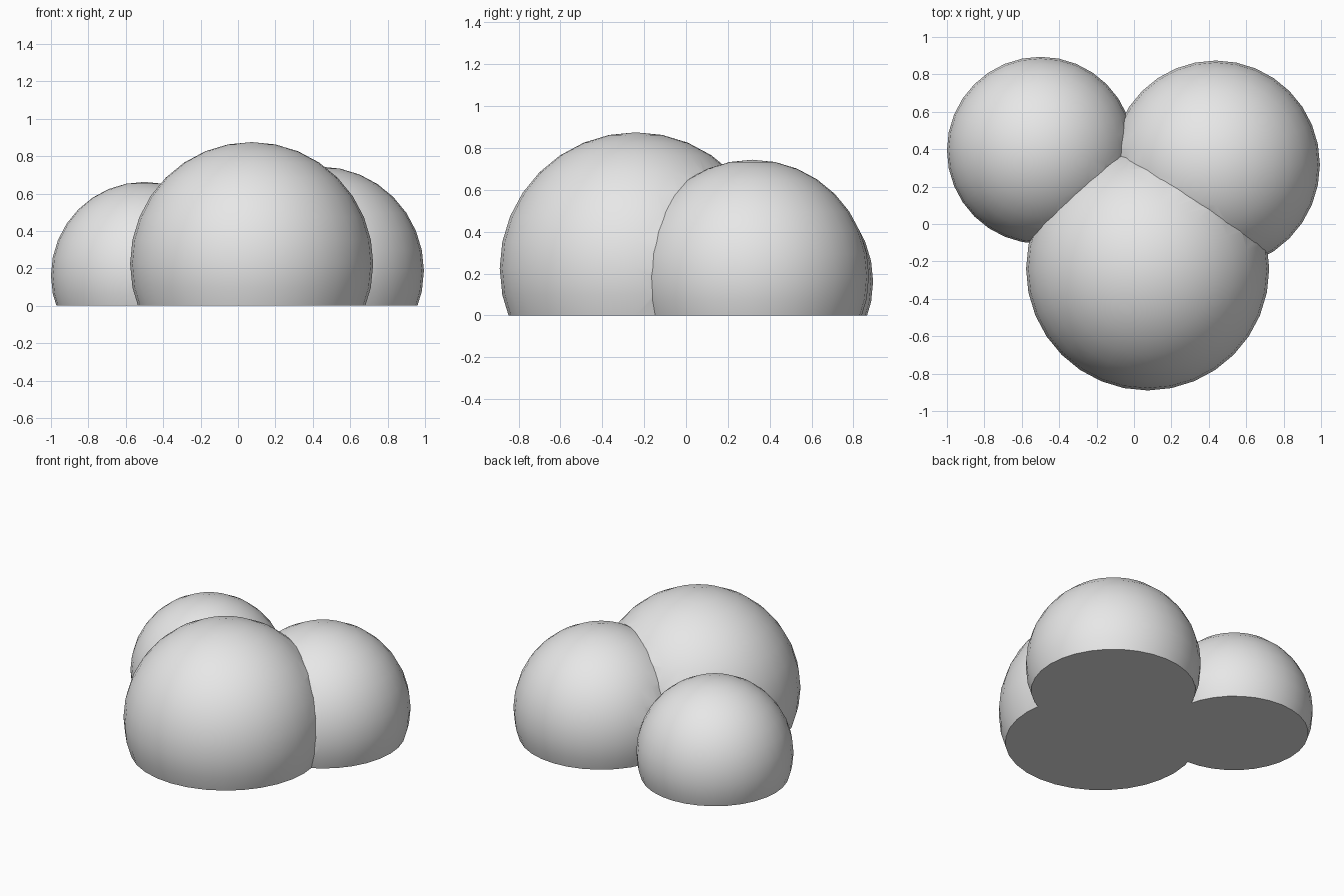
import bpy
import bmesh
import math

cube = bpy.data.objects.get("Cube")
if cube:
    bpy.data.objects.remove(cube, do_unlink=True)

# One plain grey for the whole model
grey = bpy.data.materials.new("light_grey")
grey.use_nodes = True
colour = (0.8, 0.8, 0.8, 1)
grey.diffuse_color = colour
grey.node_tree.nodes["Principled BSDF"].inputs["Base Color"].default_value = colour


def puff(name, radius, centre):
    """A round lobe."""
    bpy.ops.mesh.primitive_uv_sphere_add(
        segments=32, ring_count=16, radius=radius, location=centre)
    ob = bpy.context.object
    ob.name = name
    ob.data.materials.append(grey)
    bpy.ops.object.transform_apply(location=True, rotation=False, scale=False)
    return ob


# Three overlapping lobes
mound = puff("rounded_mound", 0.65, (0.073, -0.24, 0.225))
others = [puff("right_lobe", 0.5, (-0.5, 0.394, 0.162)),
          puff("left_lobe", 0.557, (0.437, 0.317, 0.187))]

# Weld the lobes into one skin
bpy.context.view_layer.objects.active = mound
for lobe in others:
    join = mound.modifiers.new("weld", 'BOOLEAN')
    join.operation = 'UNION'
    join.solver = 'EXACT'
    join.object = lobe
    bpy.ops.object.modifier_apply(modifier=join.name)
    bpy.data.objects.remove(lobe, do_unlink=True)

# Slice the underside flat and close it
bm = bmesh.new()
bm.from_mesh(mound.data)
bmesh.ops.bisect_plane(bm, geom=bm.verts[:] + bm.edges[:] + bm.faces[:],
                       plane_co=(0, 0, 0), plane_no=(0, 0, 1), clear_inner=True)
rim = [e for e in bm.edges if e.is_boundary]
bmesh.ops.triangle_fill(bm, edges=rim, use_beauty=True, normal=(0, 0, -1))
bmesh.ops.recalc_face_normals(bm, faces=bm.faces[:])
bm.to_mesh(mound.data)
bm.free()

# Soft lobes with crisp creases and base edge
bpy.ops.object.select_all(action='DESELECT')
mound.select_set(True)
bpy.context.view_layer.objects.active = mound
bpy.ops.object.shade_smooth_by_angle(angle=math.radians(30))
